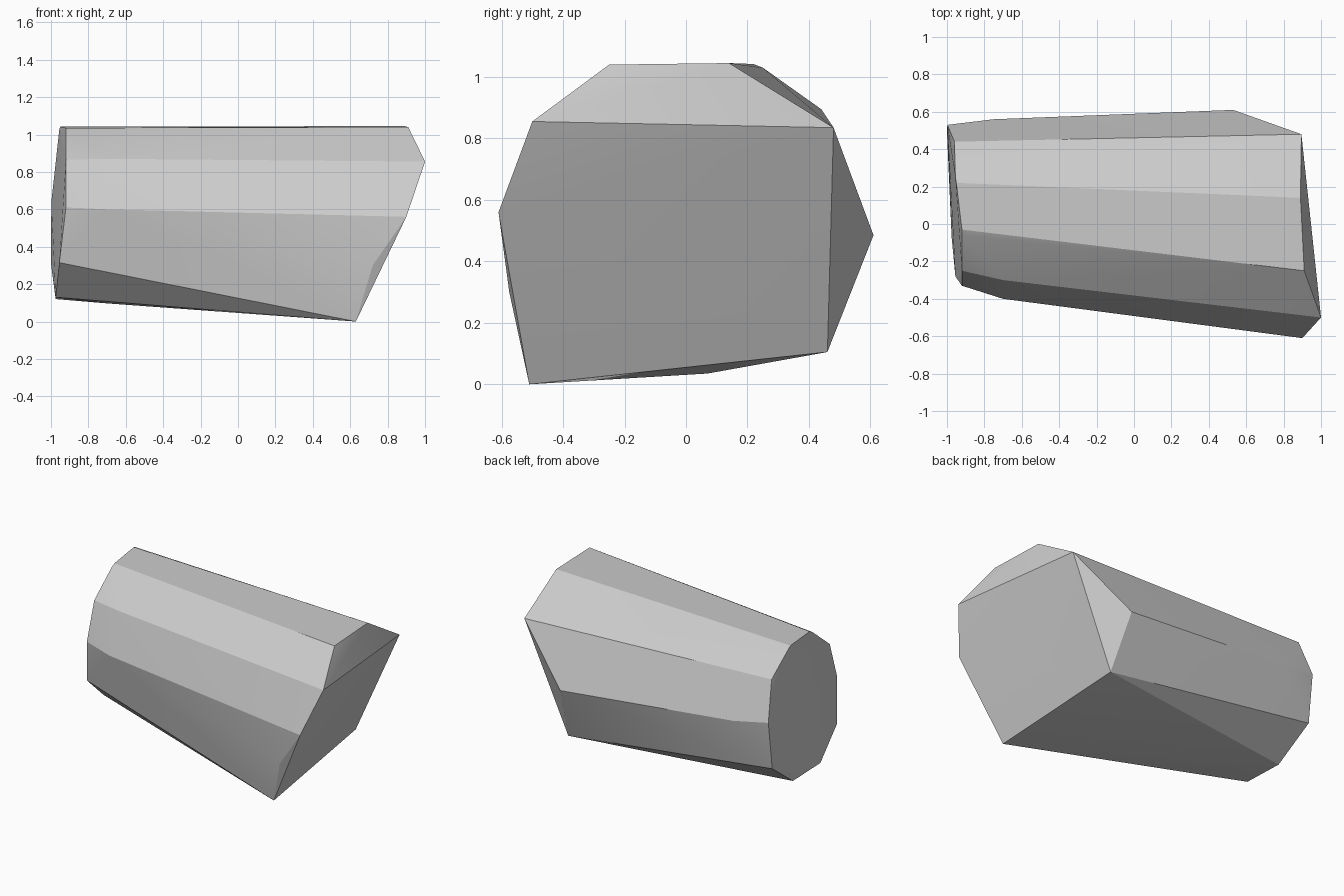
import bpy
import bmesh
import math

cube = bpy.data.objects.get("Cube")
if cube:
    bpy.data.objects.remove(cube, do_unlink=True)

# One plain grey
grey = bpy.data.materials.new("plain_grey")
grey.use_nodes = True
colour = (0.6, 0.6, 0.6, 1)
grey.diffuse_color = colour
grey.node_tree.nodes["Principled BSDF"].inputs["Base Color"].default_value = colour

# Slanted wide end: corners of the cut face and its chamfers
wide_end = [
    (0.91, -0.25, 1.04), (1.0, -0.5, 0.855), (0.9, -0.61, 0.56),
    (0.72, -0.575, 0.3), (0.63, -0.51, 0.0), (0.4, 0.07, 0.035),
    (0.575, 0.46, 0.105), (0.53, 0.61, 0.485), (0.895, 0.48, 0.835),
    (0.89, 0.14, 1.045),
]

# Slight swelling just before the narrow end
shoulder = [
    (-0.7, -0.3, 0.87), (-0.7, -0.4, 0.6), (-0.7, -0.05, 0.097),
    (-0.75, 0.56, 0.6),
]

# Narrow end: nearly flat polygon with two softened top corners
narrow_end = [
    (-0.92, -0.03, 1.035), (-0.92, -0.06, 1.02), (-0.92, -0.25, 0.865),
    (-0.92, -0.33, 0.61), (-0.955, -0.28, 0.315), (-0.975, -0.07, 0.13),
    (-0.975, 0.23, 0.12), (-1.0, 0.49, 0.31), (-0.998, 0.53, 0.64),
    (-0.96, 0.44, 0.895), (-0.955, 0.25, 1.03), (-0.95, 0.22, 1.042),
]

# Wrap the sections in one convex shell and merge nearly flat faces
bm = bmesh.new()
for point in wide_end + shoulder + narrow_end:
    bm.verts.new(point)
hull = bmesh.ops.convex_hull(bm, input=bm.verts)
loose = {v for v in hull["geom_interior"] if isinstance(v, bmesh.types.BMVert)}
bmesh.ops.delete(bm, geom=list(loose), context="VERTS")
bmesh.ops.dissolve_limit(bm, angle_limit=math.radians(1.5),
                         verts=bm.verts, edges=bm.edges)
bmesh.ops.recalc_face_normals(bm, faces=bm.faces)

mesh = bpy.data.meshes.new("faceted_block")
bm.to_mesh(mesh)
bm.free()
mesh.materials.append(grey)
block = bpy.data.objects.new("faceted_block", mesh)
bpy.context.collection.objects.link(block)

# Soften only the shallow creases
bpy.context.view_layer.objects.active = block
block.select_set(True)
bpy.ops.object.shade_smooth_by_angle(angle=math.radians(20))
